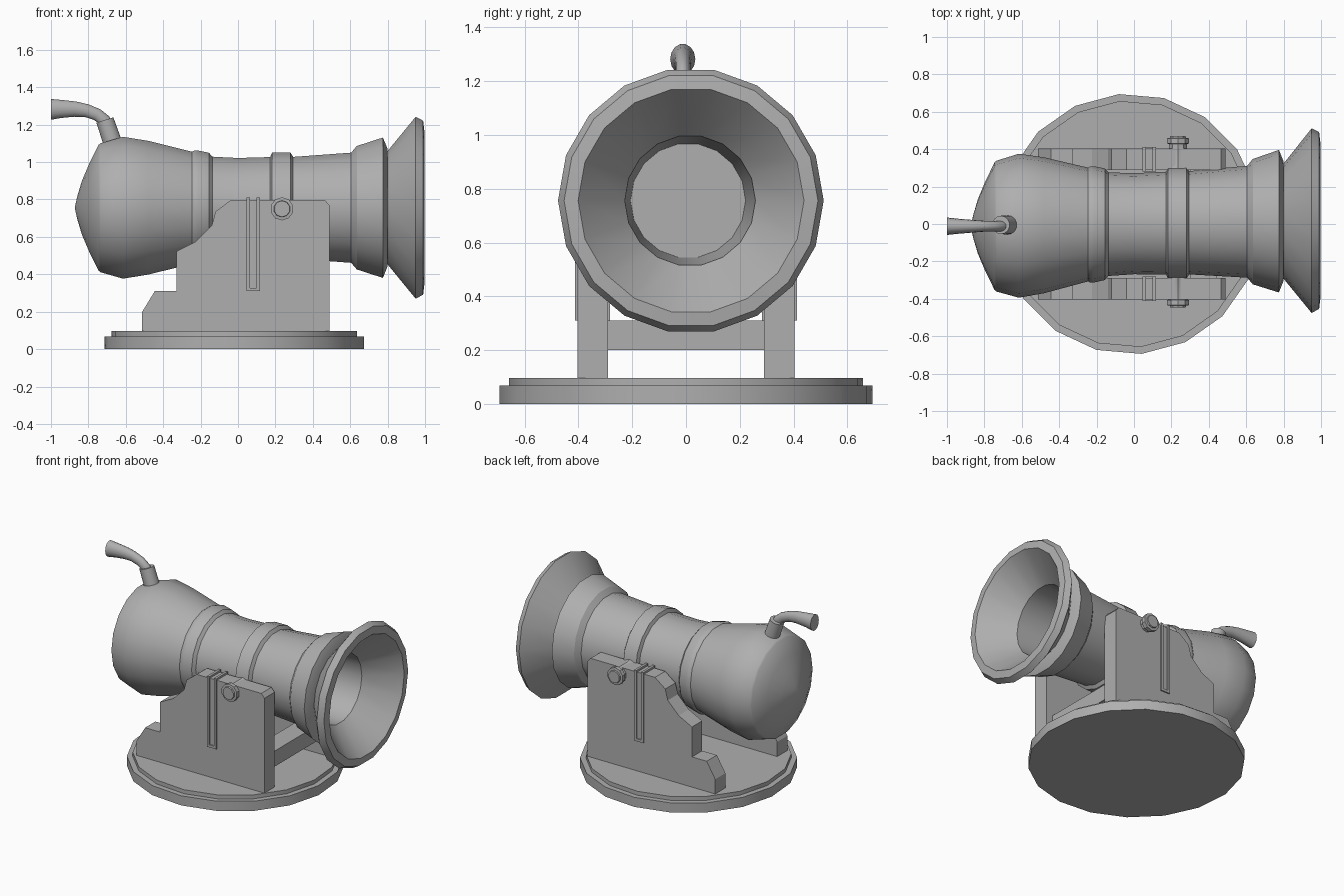
import bpy, bmesh, math
from mathutils import Vector

if "Cube" in bpy.data.objects:
    bpy.data.objects.remove(bpy.data.objects["Cube"])

grey = bpy.data.materials.new("dark_grey")
grey.diffuse_color = (0.43, 0.43, 0.43, 1)
grey.use_nodes = True
grey.node_tree.nodes["Principled BSDF"].inputs["Base Color"].default_value = grey.diffuse_color


def finish(name, bm, smooth=True):
    bmesh.ops.remove_doubles(bm, verts=bm.verts, dist=1e-5)
    bmesh.ops.recalc_face_normals(bm, faces=bm.faces)
    me = bpy.data.meshes.new(name)
    bm.to_mesh(me)
    bm.free()
    me.materials.append(grey)
    ob = bpy.data.objects.new(name, me)
    bpy.context.collection.objects.link(ob)
    if smooth:
        bpy.ops.object.select_all(action='DESELECT')
        ob.select_set(True)
        bpy.context.view_layer.objects.active = ob
        bpy.ops.object.shade_smooth_by_angle(angle=math.radians(28))
    return ob


def loft(name, stations, sides, side_dir, start=0):
    """Round skin through (centre, direction, radius) stations, capped."""
    bm = bmesh.new()
    u = Vector(side_dir)
    rings = []
    for c, d, r in stations:
        v = Vector(d).normalized().cross(u)
        rings.append([bm.verts.new(Vector(c) + r * (math.cos(a) * u + math.sin(a) * v))
                      for a in (math.radians(start) + 2 * math.pi * i / sides for i in range(sides))])
    for a, b in zip(rings, rings[1:]):
        for i in range(sides):
            j = (i + 1) % sides
            bm.faces.new((a[i], a[j], b[j], b[i]))
    bm.faces.new(rings[0])
    bm.faces.new(rings[-1])
    return finish(name, bm)


def plate(name, outline, y0, y1):
    """Extrude an x-z outline between two y values."""
    bm = bmesh.new()
    face = bm.faces.new([bm.verts.new((x, y0, z)) for x, z in outline])
    ext = bmesh.ops.extrude_face_region(bm, geom=[face])
    moved = [g for g in ext['geom'] if isinstance(g, bmesh.types.BMVert)]
    bmesh.ops.translate(bm, verts=moved, vec=(0, y1 - y0, 0))
    return finish(name, bm, smooth=False)


AX_Z = 0.756

# stepped round base
loft("base", [((-0.02, 0, z), (0, 0, 1), r) for z, r in
              [(0, 0.697), (0.068, 0.697), (0.068, 0.66), (0.096, 0.66)]], 18, (1, 0, 0), 15)

# barrel: rounded breech, bands, flared muzzle and hollow bore, turned very slightly
barrel = [(-0.872, 0.004), (-0.86, 0.06), (-0.835, 0.145), (-0.795, 0.24), (-0.745, 0.342),
          (-0.735, 0.35), (-0.615, 0.385), (-0.48, 0.363), (-0.245, 0.304),
          (-0.235, 0.31), (-0.215, 0.311), (-0.155, 0.298), (-0.137, 0.277),
          (0.0, 0.27), (0.172, 0.275), (0.182, 0.299), (0.28, 0.299), (0.295, 0.276),
          (0.605, 0.299), (0.635, 0.335), (0.775, 0.381), (0.80, 0.318), (0.80, 0.308),
          (0.95, 0.494), (0.99, 0.472), (0.996, 0.42),
          (0.79, 0.243), (0.35, 0.214)]
loft("barrel", [((x, 0.0015 + 0.0174 * x, AX_Z), (1, 0, 0), r) for x, r in barrel], 18, (0, 1, 0))

# pivot pin with round end caps
half = [(0.24, 0.058), (0.285, 0.058), (0.305, 0.05), (0.416, 0.05), (0.418, 0.062),
        (0.446, 0.062), (0.448, 0.045), (0.459, 0.043)]
pin = [(-t, r) for t, r in reversed(half)] + half
loft("pivot_pin", [((0.235, 0.012 + t, 0.75), (0, 1, 0), r) for t, r in pin], 10, (1, 0, 0), 18)

# side cheeks with raised U-shaped rails
cheek = [(-0.512, 0.09), (-0.512, 0.2), (-0.445, 0.31), (-0.33, 0.31), (-0.33, 0.522),
         (-0.225, 0.575), (-0.14, 0.66), (-0.12, 0.735), (-0.04, 0.796),
         (0.465, 0.796), (0.49, 0.768), (0.49, 0.09)]
rail = [(0.045, 0.81), (0.045, 0.31), (0.118, 0.31), (0.118, 0.81),
        (0.1, 0.81), (0.1, 0.328), (0.063, 0.328), (0.063, 0.81)]
for side, s in (("front", -1), ("rear", 1)):
    plate(side + "_cheek", cheek, s * 0.29, s * 0.404)
    plate(side + "_rail", rail, s * 0.282, s * 0.413)

# crossbar between the cheeks
plate("crossbar", [(0.3, 0.2), (0.44, 0.2), (0.44, 0.31), (0.3, 0.31)], -0.295, 0.295)

# fuse sleeve and curved fuse widening to its end
tilt = (-0.3, 0, 0.95)
loft("fuse_sleeve", [((-0.655, -0.005, 1.06), tilt, 0.052),
                     ((-0.712, -0.005, 1.225), tilt, 0.049)], 14, (0, 1, 0))
fuse = [(-0.69, 1.17, 115, 0.034), (-0.715, 1.225, 125, 0.034), (-0.755, 1.255, 148, 0.034),
        (-0.81, 1.275, 163, 0.036), (-0.87, 1.283, 172, 0.042), (-0.94, 1.284, 177, 0.049),
        (-1.0, 1.282, 180, 0.057)]
fuse_ob = loft("fuse", [((x, 0, z), (math.cos(math.radians(a)), 0, math.sin(math.radians(a))), r)
                        for x, z, a, r in fuse], 14, (0, 1, 0))
fuse_ob.scale.y = 0.82
fuse_ob.location.y = -0.012
